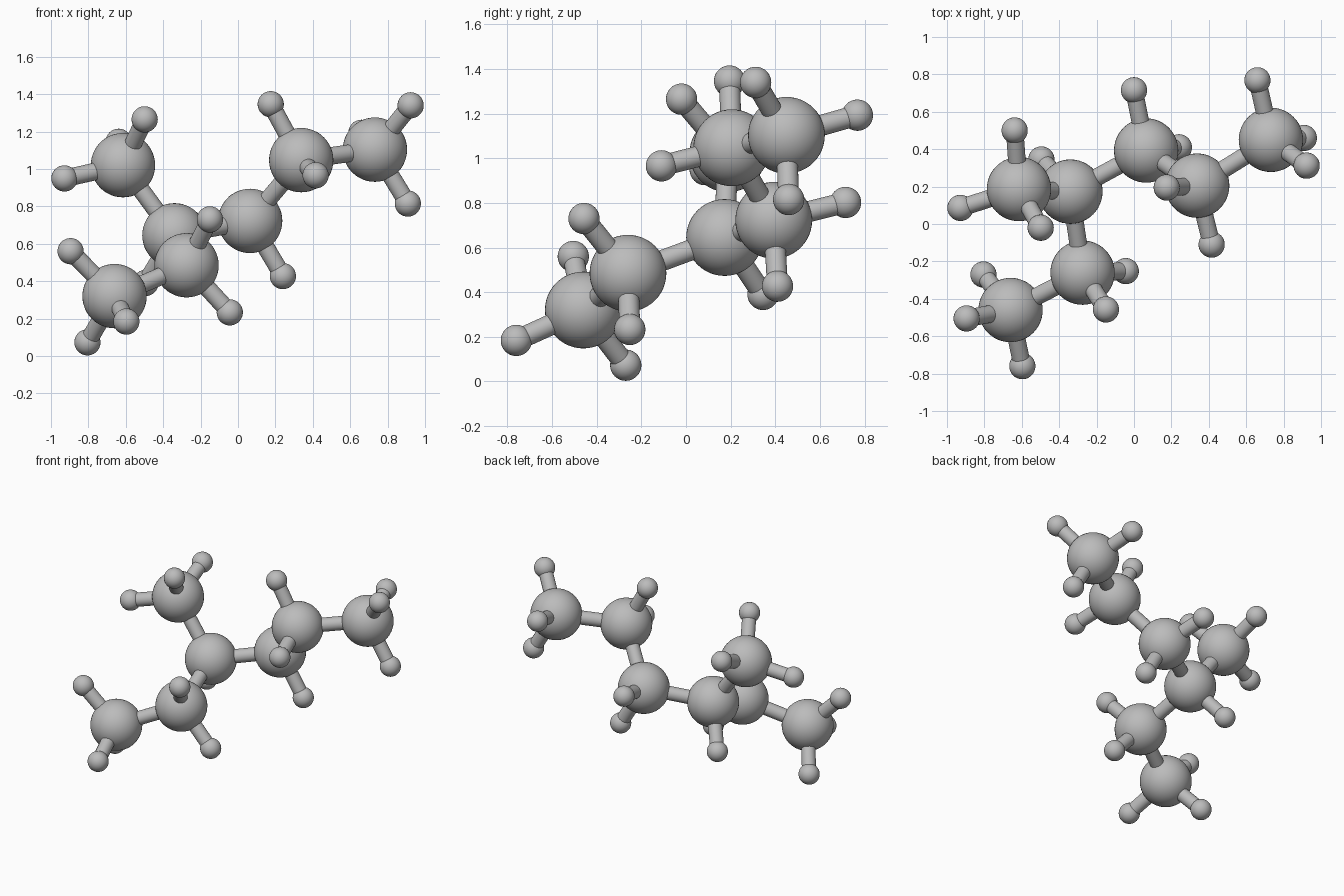
import bpy
from mathutils import Vector

if "Cube" in bpy.data.objects:
    bpy.data.objects.remove(bpy.data.objects["Cube"], do_unlink=True)

LARGE_R, SMALL_R, ROD_R = 0.172, 0.07, 0.047

grey = bpy.data.materials.new("neutral_grey")
grey.use_nodes = True
grey.diffuse_color = (0.5, 0.5, 0.5, 1)
grey.node_tree.nodes["Principled BSDF"].inputs["Base Color"].default_value = (0.5, 0.5, 0.5, 1)


def finish(name):
    obj = bpy.context.object
    obj.name = name
    obj.data.materials.append(grey)
    bpy.ops.object.shade_smooth_by_angle()
    return obj


def ball(name, centre, radius):
    bpy.ops.mesh.primitive_uv_sphere_add(segments=48, ring_count=24, radius=radius, location=centre)
    return finish(name)


def rod(name, start, end):
    a, b = Vector(start), Vector(end)
    bpy.ops.mesh.primitive_cylinder_add(vertices=32, radius=ROD_R, depth=(b - a).length,
                                        location=(a + b) / 2)
    obj = finish(name)
    obj.rotation_euler = (b - a).to_track_quat("Z", "Y").to_euler()


# Each large ball: its centre, then the small balls attached to it
groups = {
    "front_end": ((-0.66, -0.46, 0.32),
                  [(-0.895, -0.505, 0.56), (-0.805, -0.27, 0.073), (-0.597, -0.76, 0.184)]),
    "front_link": ((-0.275, -0.26, 0.485),
                   [(-0.15, -0.457, 0.73), (-0.044, -0.252, 0.233)]),
    "junction": ((-0.34, 0.173, 0.645), [(-0.495, 0.345, 0.39)]),
    "branch": ((-0.615, 0.187, 1.02),
               [(-0.928, 0.086, 0.949), (-0.499, -0.02, 1.265), (-0.638, 0.5, 1.145)]),
    "middle_link": ((0.065, 0.393, 0.722),
                    [(0.0, 0.715, 0.802), (0.24, 0.41, 0.427)]),
    "upper_link": ((0.338, 0.205, 1.047),
                   [(0.175, 0.195, 1.346), (0.415, -0.11, 0.966)]),
    "left_end": ((0.732, 0.45, 1.103),
                 [(0.923, 0.312, 1.34), (0.908, 0.46, 0.815), (0.66, 0.768, 1.193)]),
}

# Balls and the short rods to their small balls
for name, (centre, tips) in groups.items():
    ball(name + "_large_ball", centre, LARGE_R)
    for i, tip in enumerate(tips, 1):
        ball(f"{name}_small_ball_{i}", tip, SMALL_R)
        rod(f"{name}_short_rod_{i}", centre, tip)

# Rods joining the large balls
links = [("front_end", "front_link"), ("front_link", "junction"), ("junction", "branch"),
         ("junction", "middle_link"), ("middle_link", "upper_link"), ("upper_link", "left_end")]
for a, b in links:
    rod(f"rod_{a}_to_{b}", groups[a][0], groups[b][0])
